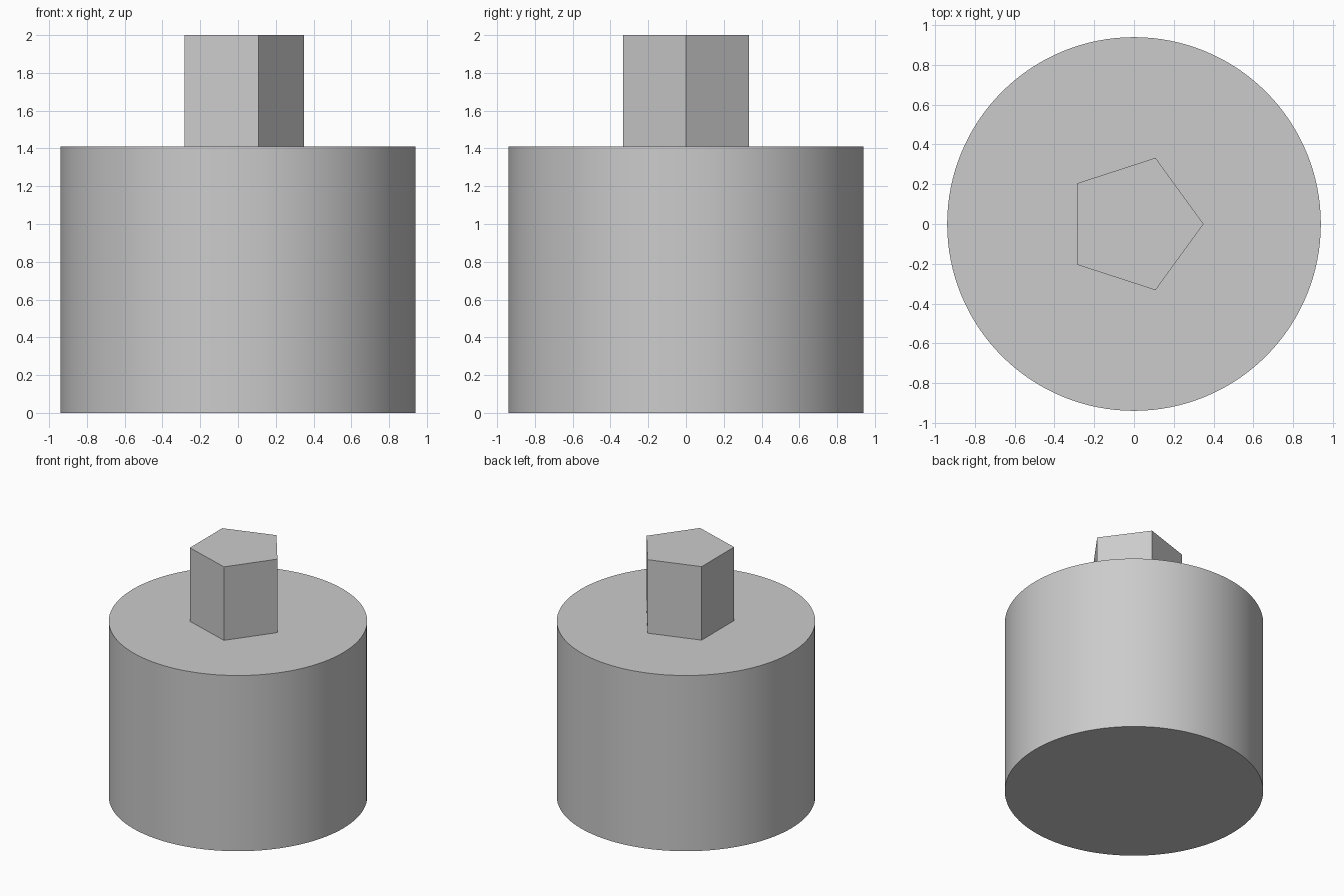
import bpy
import bmesh
import math

cube = bpy.data.objects.get("Cube")
if cube:
    bpy.data.objects.remove(cube, do_unlink=True)

# Single plain grey material
GREY = (0.6, 0.6, 0.6, 1.0)
grey = bpy.data.materials.new("light grey")
grey.use_nodes = True
grey.diffuse_color = GREY
grey.node_tree.nodes["Principled BSDF"].inputs["Base Color"].default_value = GREY


def add_prism(name, sides, radius, bottom, top):
    """Upright regular prism with one corner pointing along +x."""
    bm = bmesh.new()
    ring = [bm.verts.new((radius * math.cos(math.tau * i / sides),
                          radius * math.sin(math.tau * i / sides), bottom))
            for i in range(sides)]
    base = bm.faces.new(ring)
    lid = bmesh.ops.extrude_face_region(bm, geom=[base], use_keep_orig=True)
    lid_verts = [v for v in lid["geom"] if isinstance(v, bmesh.types.BMVert)]
    bmesh.ops.translate(bm, verts=lid_verts, vec=(0, 0, top - bottom))
    bmesh.ops.recalc_face_normals(bm, faces=bm.faces)
    mesh = bpy.data.meshes.new(name)
    bm.to_mesh(mesh)
    bm.free()
    mesh.materials.append(grey)
    obj = bpy.data.objects.new(name, mesh)
    bpy.context.collection.objects.link(obj)
    return obj


# Wide round body
body = add_prism("round_body", 128, 0.94, 0.0, 1.41)
bpy.ops.object.select_all(action="DESELECT")
body.select_set(True)
bpy.context.view_layer.objects.active = body
bpy.ops.object.shade_smooth_by_angle(angle=math.radians(30))

# Five-sided peg standing on the body
add_prism("pentagonal_peg", 5, 0.35, 1.41, 2.0)
